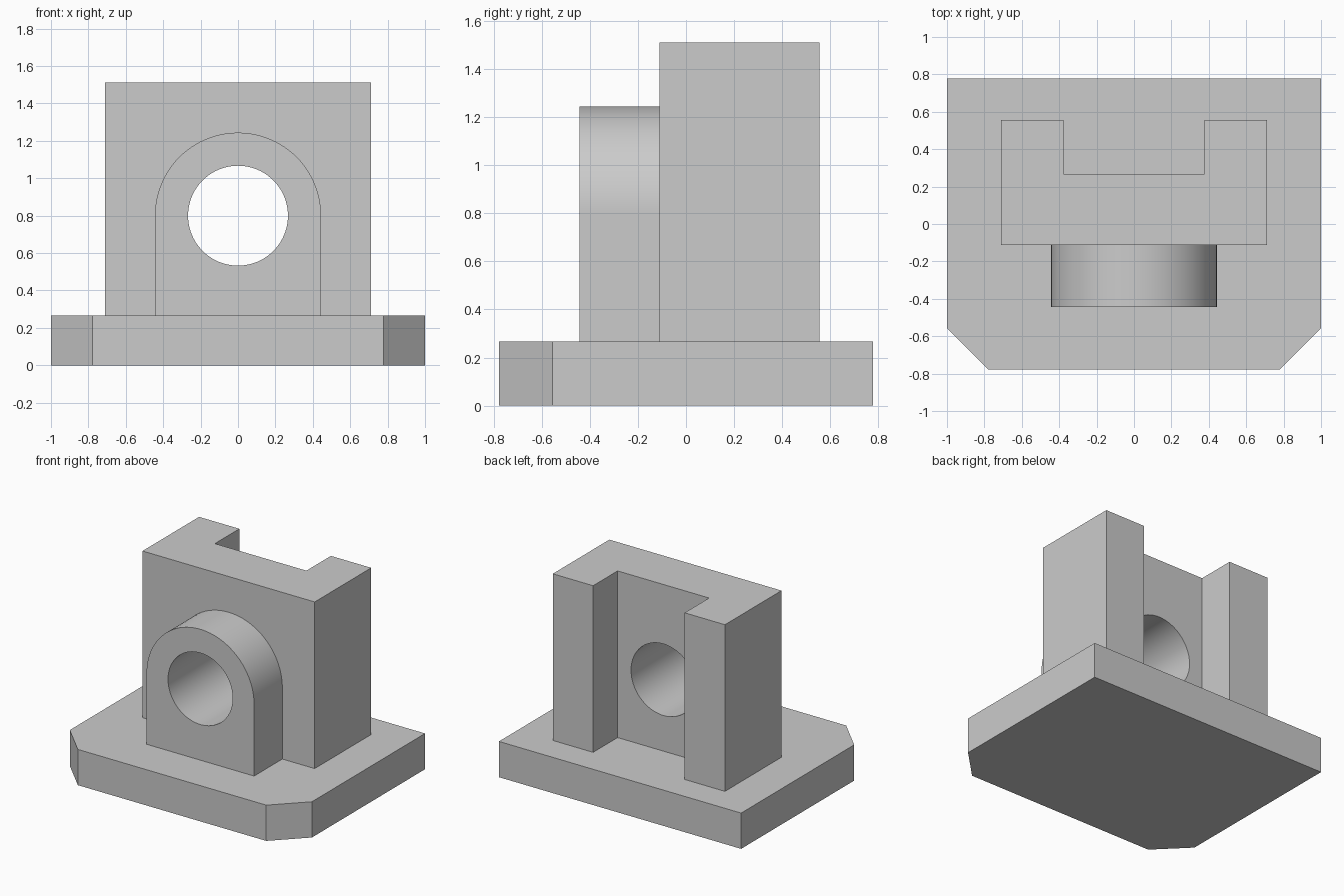
import bpy, bmesh, math
from mathutils import Vector

if "Cube" in bpy.data.objects:
    bpy.data.objects.remove(bpy.data.objects["Cube"])


def prism(name, points, direction):
    """Extrude a closed outline of 3D points along a direction."""
    bm = bmesh.new()
    face = bm.faces.new([bm.verts.new(p) for p in points])
    ext = bmesh.ops.extrude_face_region(bm, geom=[face])
    verts = [g for g in ext["geom"] if isinstance(g, bmesh.types.BMVert)]
    bmesh.ops.translate(bm, verts=verts, vec=Vector(direction))
    bmesh.ops.recalc_face_normals(bm, faces=bm.faces)
    mesh = bpy.data.meshes.new(name)
    bm.to_mesh(mesh)
    bm.free()
    obj = bpy.data.objects.new(name, mesh)
    bpy.context.collection.objects.link(obj)
    return obj


def plan(name, half, z0, z1):
    """Upright prism from the right half of a plan outline, mirrored in x."""
    outline = half + [(-x, y) for x, y in reversed(half)]
    return prism(name, [(x, y, z0) for x, y in outline], (0, 0, z1 - z0))


def arc(radius, z, start, end, steps):
    """Points on an arc in the xz plane."""
    angles = [start + (end - start) * i / steps for i in range(steps + 1)]
    return [(radius * math.cos(a), z + radius * math.sin(a)) for a in angles]


def elevation(name, outline, y0, y1):
    """Prism from a front outline, extruded along y."""
    return prism(name, [(x, y0, z) for x, z in outline], (0, y1 - y0, 0))


def combine(target, tool, operation):
    """Apply a boolean and discard the tool."""
    tool.hide_render = True
    mod = target.modifiers.new(operation.title(), 'BOOLEAN')
    mod.operation, mod.object, mod.solver = operation, tool, 'EXACT'
    bpy.context.view_layer.objects.active = target
    bpy.ops.object.modifier_apply(modifier=mod.name)
    bpy.data.objects.remove(tool, do_unlink=True)


BASE_TOP, BORE_Z = 0.267, 0.8

# Base plate with chamfered front corners
bracket = plan("bearing_bracket",
               [(0.778, -0.778), (1, -0.556), (1, 0.778)], 0, BASE_TOP)

# Upright block with a vertical channel in its back, sunk into the base
block = plan("upright_block",
             [(0.711, -0.111), (0.711, 0.556), (0.378, 0.556), (0.378, 0.267)],
             0.13, 1.511)

# Round-topped boss on the front
boss = elevation("front_boss",
                 [(-0.444, 0.13), (0.444, 0.13)] + arc(0.444, BORE_Z, 0, math.pi, 48),
                 -0.444, 0.05)

# Bore through boss and block
bore = elevation("bore_cutter", arc(0.267, BORE_Z, 0, math.tau, 96)[:-1], -0.6, 0.4)

combine(bracket, block, 'UNION')
combine(bracket, boss, 'UNION')
combine(bracket, bore, 'DIFFERENCE')

# Smooth the curved walls, keep flat faces flat
bpy.ops.object.select_all(action='DESELECT')
bracket.select_set(True)
bpy.context.view_layer.objects.active = bracket
bpy.ops.object.shade_smooth_by_angle(angle=math.radians(30))
bracket.modifiers.new("Flat faces", 'WEIGHTED_NORMAL').keep_sharp = True
